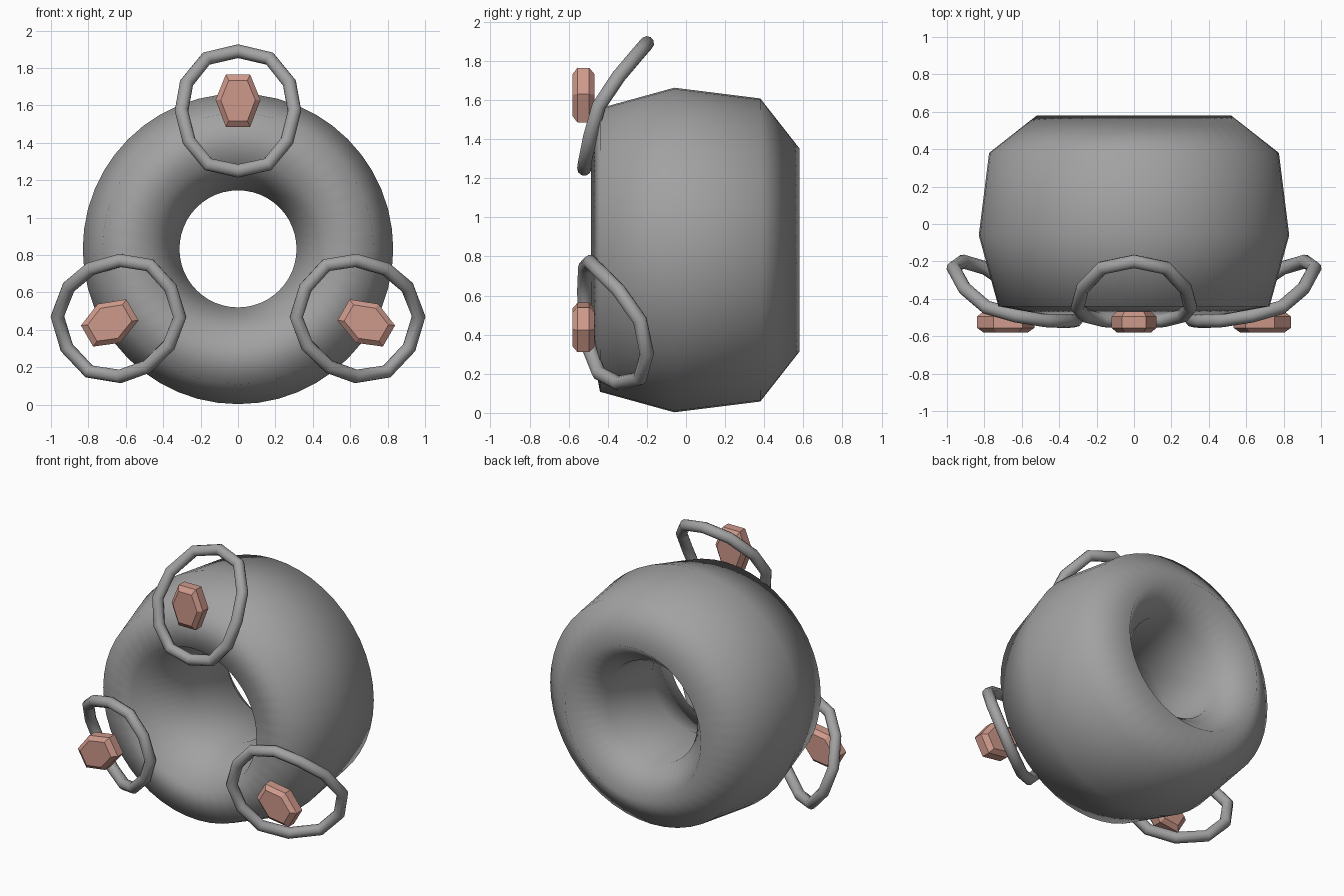
import bpy, bmesh, math
from mathutils import Vector, Matrix

if "Cube" in bpy.data.objects:
    bpy.data.objects.remove(bpy.data.objects["Cube"])

CENTRE_Z = 0.833


def material(name, rgb):
    m = bpy.data.materials.new(name)
    m.diffuse_color = (*rgb, 1)
    m.use_nodes = True
    m.node_tree.nodes["Principled BSDF"].inputs["Base Color"].default_value = m.diffuse_color
    return m


GREY = material("grey", (0.36, 0.36, 0.36))
PINK = material("dusty pink", (0.62, 0.32, 0.26))


def add_object(name, loops, mat, closed, smooth, turn=0.0):
    """Skin a list of equal-length vertex loops into a mesh."""
    bm = bmesh.new()
    spin = (Matrix.Translation((0, 0, CENTRE_Z)) @ Matrix.Rotation(turn, 4, 'Y')
            @ Matrix.Translation((0, 0, -CENTRE_Z)))
    rows = [[bm.verts.new(spin @ Vector(p)) for p in loop] for loop in loops]
    n = len(rows[0])
    for i in range(len(rows) if closed else len(rows) - 1):
        a, b = rows[i], rows[(i + 1) % len(rows)]
        for j in range(n):
            k = (j + 1) % n
            bm.faces.new((a[j], a[k], b[k], b[j]))
    if not closed:
        bm.faces.new(rows[0])
        bm.faces.new(rows[-1])
    bmesh.ops.recalc_face_normals(bm, faces=bm.faces)
    for f in bm.faces:
        f.smooth = smooth
    me = bpy.data.meshes.new(name)
    bm.to_mesh(me)
    bm.free()
    me.materials.append(mat)
    ob = bpy.data.objects.new(name, me)
    bpy.context.collection.objects.link(ob)
    return ob


# Thick ring body: seven-sided (y, radius) section turned about the y axis
section = [(-0.44, 0.725), (-0.06, 0.83), (0.38, 0.775), (0.58, 0.52),
           (0.37, 0.345), (-0.08, 0.313), (-0.485, 0.48)]
STEPS = 48
body = []
for i in range(STEPS):
    a = 2 * math.pi * i / STEPS
    body.append([(r * math.sin(a), y, CENTRE_Z + r * math.cos(a)) for y, r in section])
add_object("ring_body", body, GREY, True, True)

# Bent hoop: half of the centre line, mirrored to close it
half = [(0, -0.20, 1.89), (0.17, -0.235, 1.85), (0.275, -0.345, 1.72),
        (0.302, -0.445, 1.57), (0.262, -0.49, 1.41), (0.16, -0.515, 1.285),
        (0, -0.52, 1.25)]
path = [Vector(p) for p in half + [(-x, y, z) for x, y, z in half[-2:0:-1]]]
middle = sum(path, Vector()) / len(path)
hoop = []
for i, p in enumerate(path):
    tangent = (path[(i + 1) % len(path)] - path[i - 1]).normalized()
    out = p - middle
    out = (out - tangent * out.dot(tangent)).normalized()
    side = tangent.cross(out)
    hoop.append([p + 0.037 * (out * math.cos(t) + side * math.sin(t))
                 for t in (2 * math.pi * k / 10 for k in range(10))])

# Six-sided gem with bevelled front and back
outline = [(0.065, 0.14), (0.12, 0.005), (0.065, -0.14),
           (-0.065, -0.14), (-0.12, 0.005), (-0.065, 0.14)]
gem = [[(x * s, y, 1.625 + z * s) for x, z in outline]
       for y, s in ((-0.58, 0.77), (-0.555, 1), (-0.495, 1), (-0.468, 0.77))]

# Three hoops and gems spaced evenly around the body
for name, turn in (("top", 0), ("right", 120), ("left", 240)):
    add_object(name + "_hoop", hoop, GREY, True, True, math.radians(turn))
    add_object(name + "_gem", gem, PINK, False, False, math.radians(turn))
